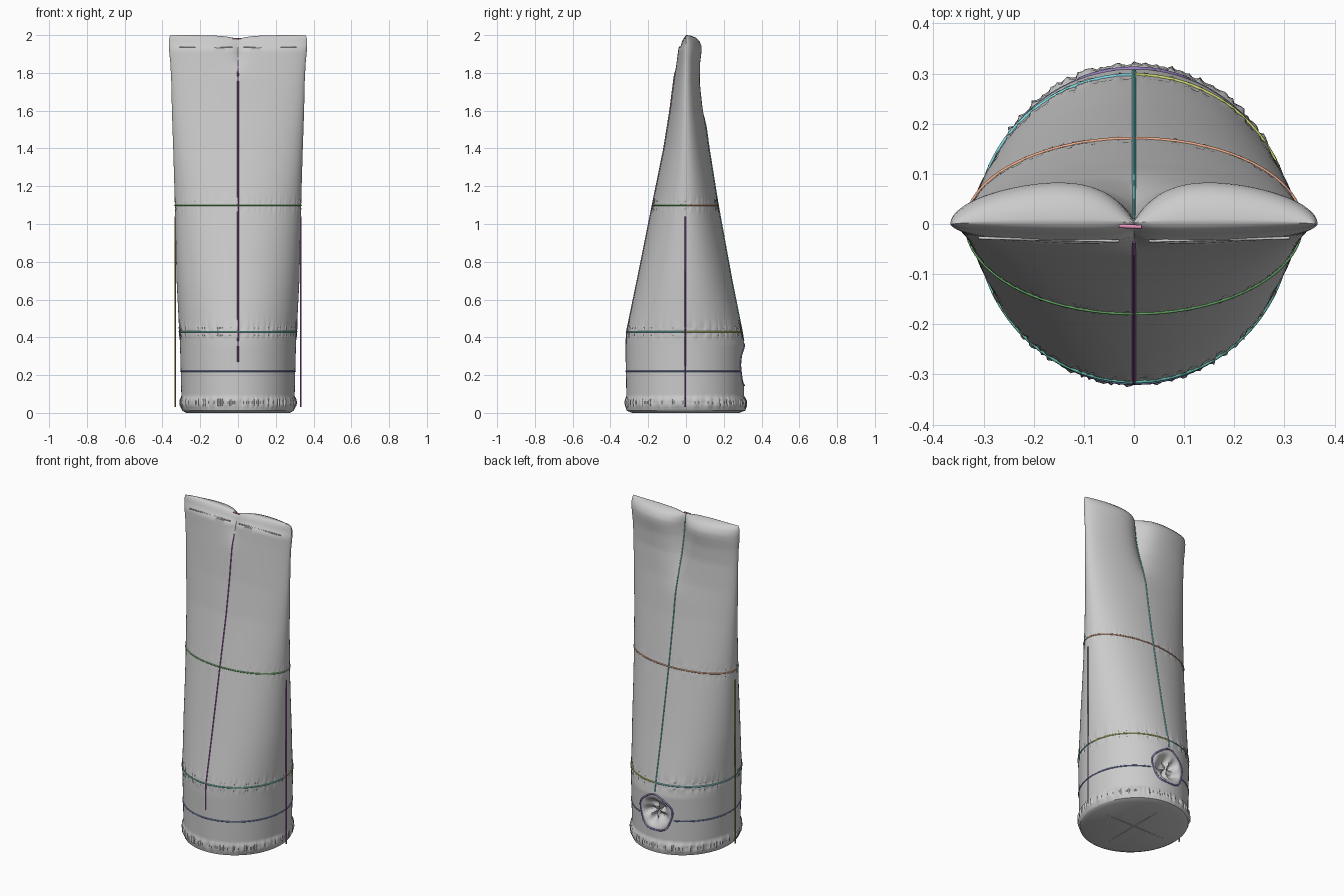
import bpy, bmesh, math, random
from math import sin, cos, pi, exp

if "Cube" in bpy.data.objects:
    bpy.data.objects.remove(bpy.data.objects["Cube"])

random.seed(4)
SEG = 256
pucker = [random.uniform(-1, 1) for _ in range(SEG)]

# profile: z, half width, front depth, back depth
PROFILE = [(0.0, .275, .285, .28), (.012, .295, .315, .315), (.04, .307, .321, .321),
           (.07, .307, .321, .317), (.09, .30, .316, .308), (.22, .303, .317, .307),
           (.36, .307, .317, .309), (.43, .311, .314, .297), (.7, .325, .258, .243),
           (1.1, .334, .178, .17), (1.4, .343, .117, .122), (1.6, .35, .085, .095),
           (1.75, .353, .066, .084), (1.85, .358, .053, .088), (1.91, .364, .046, .097),
           (1.935, .365, .042, .098), (1.945, .366, .030, .096), (1.97, .366, .022, .085),
           (1.988, .363, .012, .062), (1.997, .36, .003, .035), (2.0, .357, -.006, .012)]


def size_at(z):
    for p, q in zip(PROFILE, PROFILE[1:]):
        if z <= q[0]:
            t = (z - p[0]) / (q[0] - p[0])
            return [p[i] + (q[i] - p[i]) * t for i in (1, 2, 3)]
    return PROFILE[-1][1:]


def smooth(lo, hi, v):
    t = max(0, min(1, (v - lo) / (hi - lo)))
    return t * t * (3 - 2 * t)


def surface(ang, z, detail=True):
    """Point of the bag skin: angle 0 = +x, 90 degrees = back."""
    a, f, b = size_at(z)
    x, s = a * cos(ang), sin(ang)
    y = b * s if s > 0 else f * s
    # pinch between the two top lobes
    cusp = exp(-abs(x) / .06)
    if s > 0:
        y *= 1 - .92 * smooth(1.5, 1.94, z) * cusp
    else:
        y *= 1 - .5 * smooth(1.78, 1.93, z) * exp(-abs(x) / .035)
    zz = z - .022 * smooth(1.85, 2, z) * cusp
    if detail:
        # stitched puckers beside the hems
        n = pucker[int(round(ang / (2 * pi) * SEG)) % SEG]
        w = .006 * exp(-((z - .055) / .022) ** 2)
        w += .004 * exp(-((abs(z - .43) - .018) / .012) ** 2)
        w += .002 * exp(-((abs(z - 1.1) - .02) / .012) ** 2)
        x, y = x + w * n * cos(ang), y + w * n * s
        # crumpled opening low on the back
        d = math.hypot(x, z - .25)
        if s > 0 and d < .1:
            t = math.atan2(z - .25, x)
            y -= .045 * (1 - smooth(.035, .1, d)) * (1 + .3 * sin(5 * t + 30 * d))
            y += .008 * sin(7 * t) * (1 - d / .1)
    return x, y, zz


# bag skin
zs = {p[0] for p in PROFILE} | {i * .01 for i in range(1, 47)} | {.46 + i * .04 for i in range(37)}
zs |= {1.06 + i * .01 for i in range(9)}
zs = sorted({round(z, 3) for z in zs if z <= 2})
bm = bmesh.new()
rings = [[bm.verts.new(surface(2 * pi * i / SEG, z)) for i in range(SEG)] for z in zs]
for lo, hi in zip(rings, rings[1:]):
    for i in range(SEG):
        j = (i + 1) % SEG
        bm.faces.new((lo[i], lo[j], hi[j], hi[i]))
# closing seam on top
top = rings[-1]
h = SEG // 2
for i in range(h):
    a, b, c, d = top[i], top[i + 1], top[(SEG - i - 1) % SEG], top[(SEG - i) % SEG]
    quad = list(dict.fromkeys((a, b, c, d)))
    if len(quad) > 2:
        bm.faces.new(quad)
# round base
mid = bm.verts.new((0, 0, .004))
for i in range(SEG):
    bm.faces.new((rings[0][(i + 1) % SEG], rings[0][i], mid))
bmesh.ops.recalc_face_normals(bm, faces=bm.faces)
mesh = bpy.data.meshes.new("bag_body")
bm.to_mesh(mesh)
bm.free()
body = bpy.data.objects.new("bag_body", mesh)
bpy.context.collection.objects.link(body)
bpy.context.view_layer.objects.active = body
body.select_set(True)
bpy.ops.object.shade_smooth_by_angle(angle=math.radians(40))


def seam(name, pts, color=None, r=.004, closed=False):
    cu = bpy.data.curves.new(name, 'CURVE')
    cu.dimensions = '3D'
    cu.bevel_depth, cu.bevel_resolution, cu.use_fill_caps = r, 1, True
    sp = cu.splines.new('POLY')
    sp.points.add(len(pts) - 1)
    for p, co in zip(sp.points, pts):
        p.co = (*co, 1)
    sp.use_cyclic_u = closed
    ob = bpy.data.objects.new(name, cu)
    bpy.context.collection.objects.link(ob)
    if color:
        m = bpy.data.materials.new(name)
        m.diffuse_color = (*color, 1)
        m.use_nodes = True
        m.node_tree.nodes["Principled BSDF"].inputs["Base Color"].default_value = m.diffuse_color
        cu.materials.append(m)


def arc(z, a0, a1, n=64):
    return [surface(math.radians(a0 + (a1 - a0) * i / n), z, False) for i in range(n + 1)]


def upright(ang, z0, z1, n=40):
    return [surface(math.radians(ang), z0 + (z1 - z0) * i / n, False) for i in range(n + 1)]


# horizontal seams
seam("front_upper_seam", arc(1.1, 180, 360), (.18, .55, .18))
seam("back_upper_seam", arc(1.1, 0, 180), (.85, .4, .25))
seam("front_lower_seam", arc(.43, 180, 360), (.15, .6, .5))
seam("back_lower_seam_left", arc(.43, 90, 180), (.2, .65, .7))
seam("back_lower_seam_right", arc(.43, 0, 90), (.6, .65, .15))
seam("hem_seam", arc(.22, 112, 428, 120), (.18, .25, .5))
# vertical seams
seam("front_center_seam", upright(270, .27, 1.87), (.35, .12, .38))
seam("back_center_seam", upright(90, .38, 1.95), (.15, .55, .53))
seam("left_side_seam", [(-.333, -.004, .03), (-.333, -.004, 1.04)], (.38, .33, .08))
seam("right_side_seam", [(.333, -.004, .03), (.333, -.004, 1.04)], (.38, .12, .45))
seam("top_center_stitch", [(-.03, -.004, 1.982), (.015, -.006, 1.982)], (.8, .3, .5))
# front lip below the top edge
seam("front_lip", [(-.31, -.028, 1.937), (-.03, -.034, 1.937)], r=.003)
seam("front_lip_right", [(.03, -.034, 1.937), (.31, -.028, 1.937)], r=.003)
# rim of the back opening
rim = []
for i in range(64):
    t = 2 * pi * i / 64
    r = .108 + .004 * sin(5 * t)
    x, z = r * cos(t), .25 + r * sin(t)
    rim.append(surface(math.acos(x / size_at(z)[0]), z, False))
seam("opening_rim", rim, (.33, .22, .55), .005, True)
# crossed ribs on the base
seam("base_rib_x", [(-.27, 0, .004), (.27, 0, .004)])
seam("base_rib_y", [(0, -.28, .004), (0, .28, .004)])
